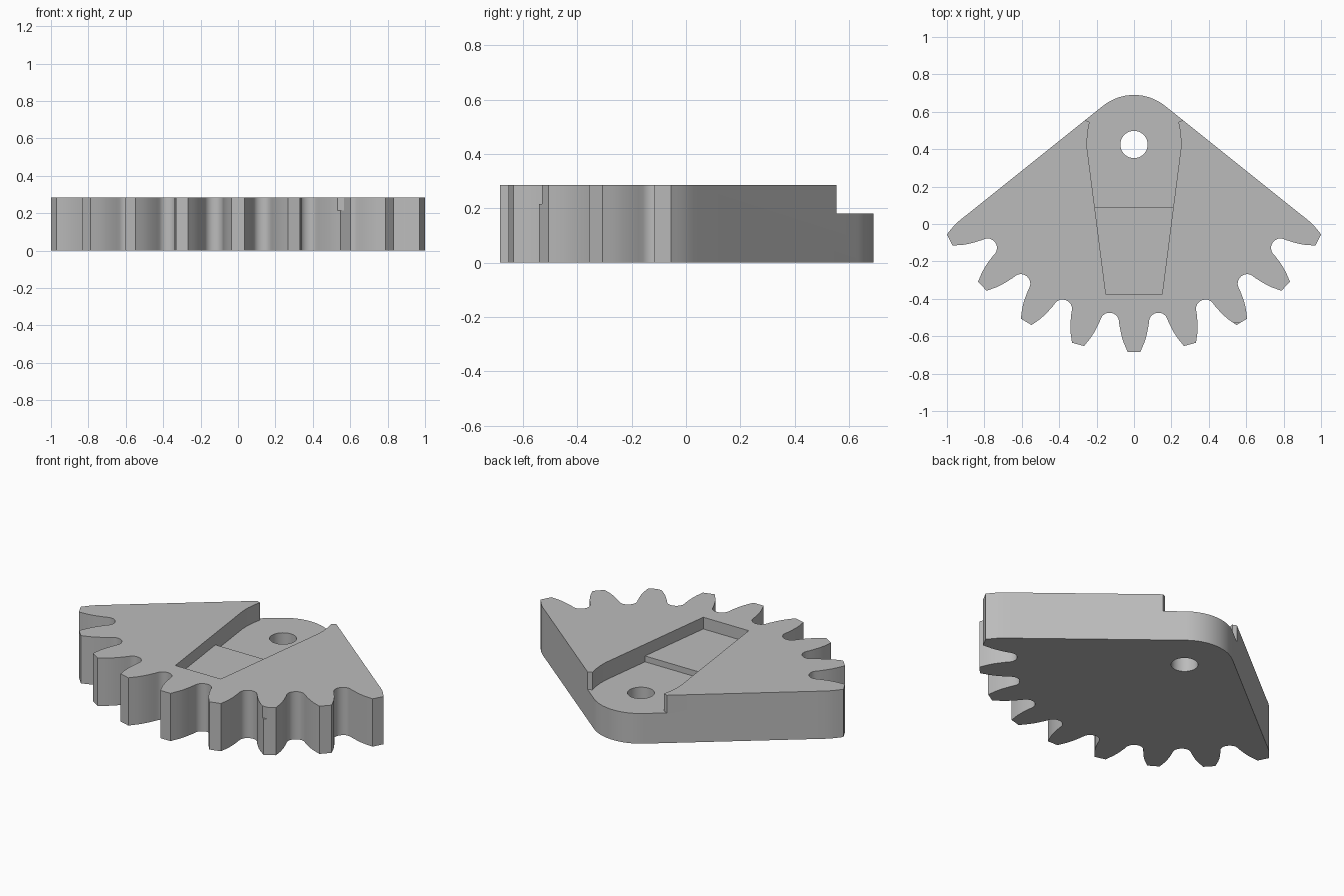
import bpy
import bmesh
from math import sin, cos, radians, pi

cube = bpy.data.objects.get("Cube")
if cube:
    bpy.data.objects.remove(cube, do_unlink=True)

PIVOT_Y = 0.425          # centre of the hole and of the gear arc
PITCH = 2 * pi / 23      # angle between teeth
HEIGHT = 0.285
HUB_R = 0.265

grey = bpy.data.materials.new("plain_grey")
grey.use_nodes = True
grey.diffuse_color = (0.5, 0.5, 0.5, 1)
grey.node_tree.nodes["Principled BSDF"].inputs["Base Color"].default_value = (0.5, 0.5, 0.5, 1)


def prism(name, points, z0, z1):
    """Extrude a flat outline between two heights."""
    bm = bmesh.new()
    face = bm.faces.new([bm.verts.new((x, y, z0)) for x, y in points])
    top = bmesh.ops.extrude_face_region(bm, geom=[face])["geom"]
    for v in top:
        if isinstance(v, bmesh.types.BMVert):
            v.co.z = z1
    bmesh.ops.recalc_face_normals(bm, faces=bm.faces)
    mesh = bpy.data.meshes.new(name)
    bm.to_mesh(mesh)
    bm.free()
    mesh.materials.append(grey)
    obj = bpy.data.objects.new(name, mesh)
    bpy.context.collection.objects.link(obj)
    return obj


def box(name, x0, x1, y0, y1, z0, z1):
    return prism(name, [(x0, y0), (x1, y0), (x1, y1), (x0, y1)], z0, z1)


def cut(target, cutter):
    """Subtract the cutter, bake the result and discard the cutter."""
    mod = target.modifiers.new("cut", "BOOLEAN")
    mod.operation = "DIFFERENCE"
    mod.solver = "EXACT"
    mod.object = cutter
    bpy.context.view_layer.update()
    graph = bpy.context.evaluated_depsgraph_get()
    baked = bpy.data.meshes.new_from_object(target.evaluated_get(graph))
    target.modifiers.clear()
    target.data = baked
    bpy.data.objects.remove(cutter, do_unlink=True)


# Gap between two teeth: (radius, half width), from tooth tip down to the root
flank = [(1.104, 0.118), (1.081, 0.104), (1.058, 0.090), (1.029, 0.076),
         (1.0, 0.065), (0.962, 0.0525)]
fillet = [(0.943, 0.048), (0.93, 0.042), (0.918, 0.031), (0.911, 0.017)]


def gap_points(index, profile, side):
    a = (index + 0.5) * PITCH
    return [(r * sin(a) + side * w * cos(a), PIVOT_Y - r * cos(a) + side * w * sin(a))
            for r, w in profile]


# Outline: nine teeth from left to right, then the rounded hub
outline = gap_points(-5, flank[::-1], 1)
for k in range(-4, 4):
    outline += gap_points(k, flank + fillet + [(0.908, 0)], -1)
    outline += gap_points(k, (flank + fillet)[::-1], 1)
outline += gap_points(4, flank, -1)
for i in range(17):
    a = radians(51.4 + 77.2 * i / 16)
    outline.append((HUB_R * cos(a), PIVOT_Y + HUB_R * sin(a)))
sector = prism("gear_sector", outline, 0, HEIGHT)

# Stepped tapering pocket, open at the hub end
half = [(0.15, -0.377), (0.25, 0.40), (0.251, 0.45), (0.246, 0.50),
        (0.237, 0.545), (0.275, 0.56), (0.275, 0.8)]
pocket = prism("pocket_cutter", half + [(-x, y) for x, y in half[::-1]], 0.18, 0.5)
cut(pocket, box("step_cutter", -1, 1, -1, 0.087, 0, 0.215))
cut(sector, pocket)

# Pivot hole
hole = [(0.073 * cos(2 * pi * i / 40), PIVOT_Y + 0.073 * sin(2 * pi * i / 40))
        for i in range(40)]
cut(sector, prism("hole_cutter", hole, -0.1, 0.5))

# Small shaved corner on one tooth
cut(sector, box("notch_cutter", 0.5, 0.62, -0.6, -0.53, 0.215, 0.5))

# Smooth curves, keep edges sharp
bpy.ops.object.select_all(action="DESELECT")
sector.select_set(True)
bpy.context.view_layer.objects.active = sector
bpy.ops.object.shade_smooth_by_angle(angle=radians(28))
